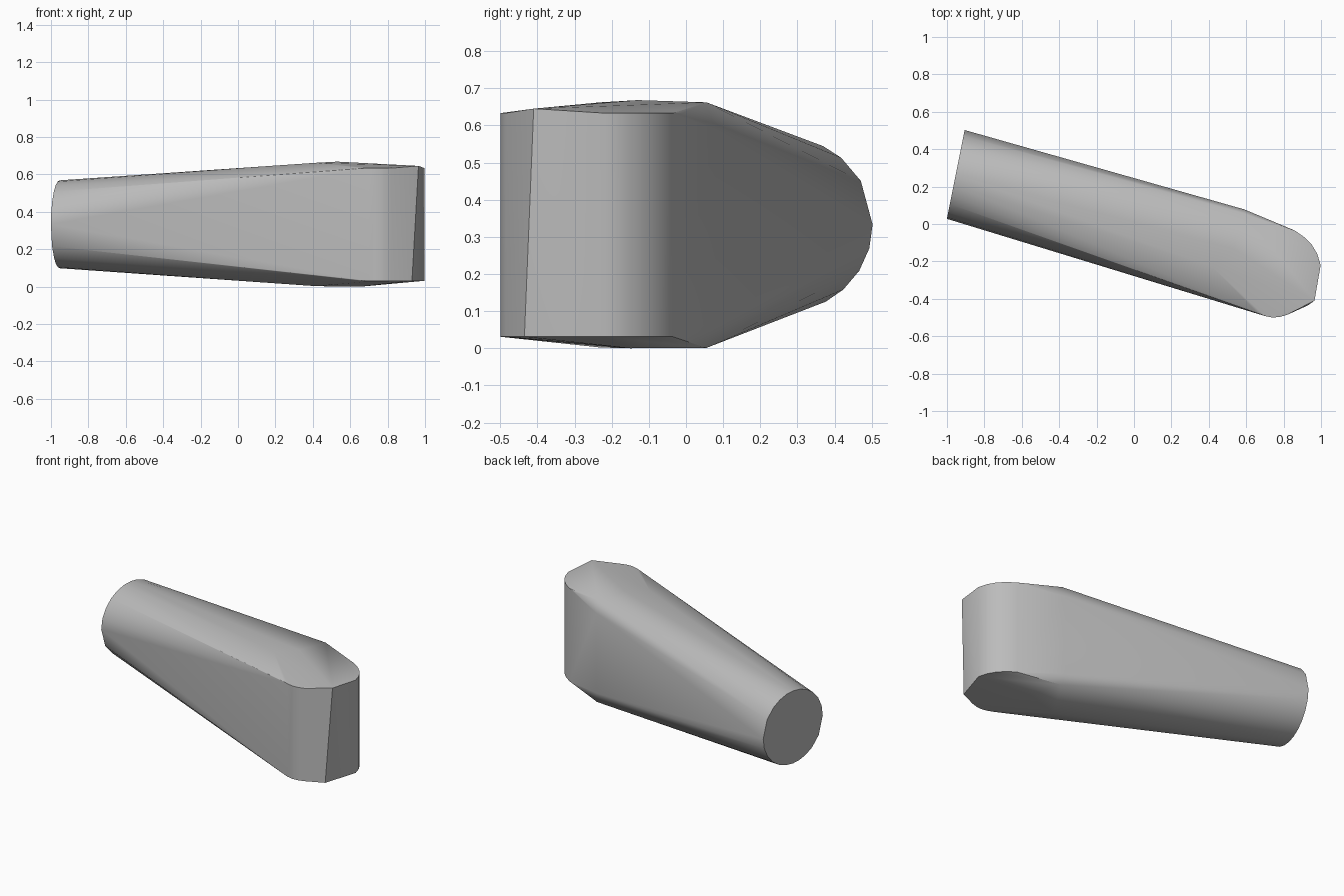
import bpy, bmesh, math
from mathutils import Vector

cube = bpy.data.objects.get("Cube")
if cube:
    bpy.data.objects.remove(cube, do_unlink=True)

grey = bpy.data.materials.new("plain_grey")
grey.use_nodes = True
colour = (0.5, 0.5, 0.5, 1)
grey.diffuse_color = colour
grey.node_tree.nodes["Principled BSDF"].inputs["Base Color"].default_value = colour

points = []

# Round end: a disc turned to face along the arm
centre = Vector((-0.953, 0.265, 0.333))
across = Vector((0.196, 0.981, 0))
for deg in (0, 30, 50, 64, 78, 90, 104, 118, 132, 148, 164):
    for turn in (0, 180):
        a = math.radians(deg + turn)
        points.append(centre + across * 0.242 * math.cos(a)
                      + Vector((0, 0, 0.235 * math.sin(a))))

# Broad end: a rounded outline with upright walls
outline = [(0.80, -0.01), (0.86, -0.035), (0.91, -0.07), (0.95, -0.11),
           (0.98, -0.16), (0.998, -0.22), (0.82, -0.485), (0.78, -0.497),
           (0.74, -0.5), (0.70, -0.492), (0.66, -0.475)]
for x, y in outline:
    points += [Vector((x, y, 0.031)), Vector((x, y, 0.633))]
points += [Vector((0.965, -0.41, 0.645)), Vector((0.93, -0.435, 0.031))]
for z in (0.07, 0.59):
    points.append(Vector((0.59, 0.078, z)))

# Gently raised crowns above and below
for x, y, z in [(0.59, 0.055, 0.662), (0.53, -0.13, 0.668), (0.42, -0.23, 0.662),
                (0.60, 0.055, 0.001), (0.66, -0.15, 0), (0.42, -0.23, 0.002)]:
    points.append(Vector((x, y, z)))

# Wrap both ends in one tapered skin
bm = bmesh.new()
for p in points:
    bm.verts.new(p)
hull = bmesh.ops.convex_hull(bm, input=bm.verts[:])
loose = [v for v in bm.verts if not v.link_faces]
bmesh.ops.delete(bm, geom=loose, context='VERTS')
bmesh.ops.dissolve_limit(bm, angle_limit=math.radians(0.5),
                         verts=bm.verts[:], edges=bm.edges[:])
bmesh.ops.recalc_face_normals(bm, faces=bm.faces[:])
mesh = bpy.data.meshes.new("tapered_arm")
bm.to_mesh(mesh)
bm.free()
mesh.materials.append(grey)
arm = bpy.data.objects.new("tapered_arm", mesh)
bpy.context.collection.objects.link(arm)

bpy.ops.object.select_all(action='DESELECT')
arm.select_set(True)
bpy.context.view_layer.objects.active = arm
bpy.ops.object.shade_smooth_by_angle(angle=math.radians(30))
